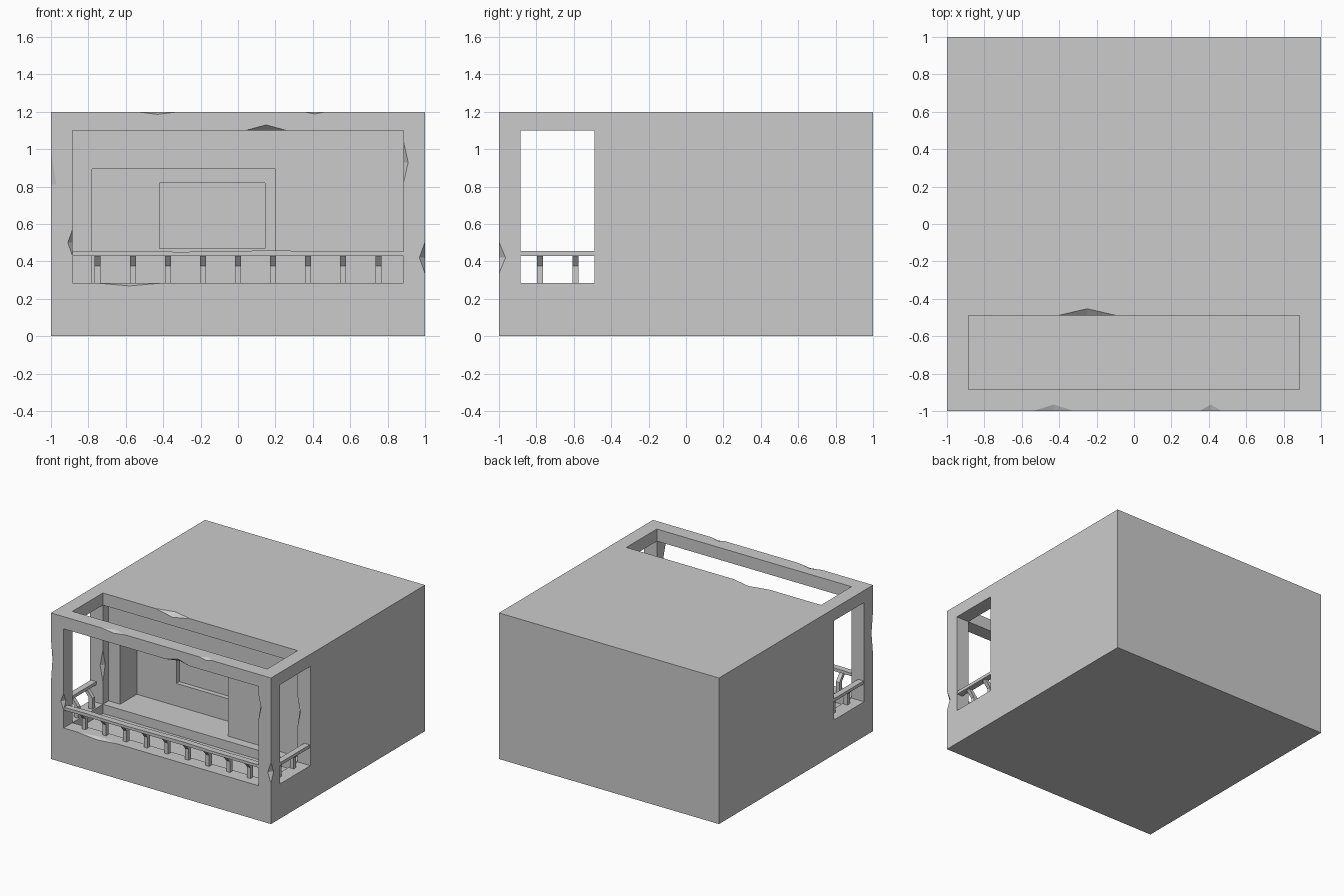
import bpy, bmesh
from mathutils import Vector

if "Cube" in bpy.data.objects:
    bpy.data.objects.remove(bpy.data.objects["Cube"])


def finish(name, bm):
    bmesh.ops.recalc_face_normals(bm, faces=bm.faces)
    me = bpy.data.meshes.new(name)
    bm.to_mesh(me)
    bm.free()
    ob = bpy.data.objects.new(name, me)
    bpy.context.collection.objects.link(ob)
    return ob


def box(name, lo, hi):
    bm = bmesh.new()
    bmesh.ops.create_cube(bm, size=1)
    lo, hi = Vector(lo), Vector(hi)
    for v in bm.verts:
        v.co = (lo + hi) / 2 + v.co * (hi - lo)
    return finish(name, bm)


def chip(centre, size):
    """Stretched octahedron that nicks an edge."""
    bm = bmesh.new()
    c, s = Vector(centre), Vector(size)
    tips = []
    for a in range(3):
        for sign in (-1, 1):
            p = Vector((0, 0, 0))
            p[a] = sign * s[a]
            tips.append(bm.verts.new(c + p))
    for i in (0, 1):
        for j in (2, 3):
            for k in (4, 5):
                bm.faces.new((tips[i], tips[j], tips[k]))
    return finish("chip_cutter", bm)


def cut(target, cutter):
    m = target.modifiers.new("cut", 'BOOLEAN')
    m.operation, m.solver, m.object = 'DIFFERENCE', 'EXACT', cutter
    bpy.context.view_layer.objects.active = target
    bpy.ops.object.modifier_apply(modifier=m.name)
    bpy.data.objects.remove(cutter)


def sweep(name, sections):
    """Bar through a series of four-point sections, capped at both ends."""
    bm = bmesh.new()
    rings = [[bm.verts.new(p) for p in s] for s in sections]
    for a, b in zip(rings, rings[1:]):
        for i in range(4):
            bm.faces.new((a[i], a[(i + 1) % 4], b[(i + 1) % 4], b[i]))
    bm.faces.new(rings[0])
    bm.faces.new(rings[-1])
    return finish(name, bm)


# Building block with the balcony openings, window niche and window recess
block = box("building_block", (-1, -1, 0), (1, 1, 1.2))
IN, BACK, SILL, LINTEL = 0.885, -0.49, 0.285, 1.1
for lo, hi in [
    ((-IN, -1.1, SILL), (IN, -0.415, LINTEL)),
    ((-1.1, -IN, SILL), (1.1, BACK, LINTEL)),
    ((-IN, -IN, 0.21), (IN, BACK, 1.3)),
    ((-0.78, -0.5, SILL), (0.2, -0.2, 0.895)),
    ((-0.42, -0.3, 0.47), (0.145, -0.16, 0.82)),
]:
    cut(block, box("opening_cutter", lo, hi))

# Worn nicks along the edges
for c, s in [
    ((-0.43, -1, 1.2), (0.11, 0.035, 0.014)),
    ((0.41, -1, 1.2), (0.06, 0.035, 0.012)),
    ((0.15, -1, LINTEL), (0.11, 0.035, 0.03)),
    ((-1, -1, 0.81), (0.03, 0.02, 0.18)),
    ((1, -1, 0.42), (0.03, 0.035, 0.085)),
    ((-IN, -1, 0.5), (0.025, 0.03, 0.07)),
    ((IN, -1, 0.93), (0.025, 0.03, 0.11)),
    ((-0.58, -1, SILL), (0.18, 0.03, 0.016)),
    ((-0.25, BACK, 1.2), (0.16, 0.037, 0.03)),
    ((-IN, BACK, 0.6), (0.025, 0.03, 0.13)),
    ((IN, BACK, 0.7), (0.025, 0.03, 0.12)),
]:
    cut(block, chip(c, s))

# Bent railing posts: upright below, leaning outwards to the rail
BENDS = [(0.915, SILL - 0.002), (0.915, 0.375), (0.965, 0.435)]


def post(name, place):
    w, t = 0.016, 0.017
    sections = [[place(u, d + e, z) for u, e in ((-w, -t), (w, -t), (w, t), (-w, t))]
                for d, z in BENDS]
    sweep(name, sections)


for i in range(9):
    u0 = -0.75 + i * 0.1875
    post(f"front_post_{i + 1}", lambda u, d, z: (u0 + u, -d, z))
for side, s in (("left", -1), ("right", 1)):
    for i, y in enumerate((-0.78, -0.592)):
        post(f"{side}_post_{i + 1}", lambda u, d, z: (s * d, y + u, z))
    # Side handrail
    x0, x1 = sorted((s * 0.945, s * 0.995))
    box(f"{side}_rail", (x0, -IN, 0.43), (x1, BACK, 0.455))

# Front handrail, slightly uneven along its top
stations = [(-IN, 0), (-0.7, 0.003), (-0.3, -0.002), (0.2, 0.006), (0.45, 0), (IN, 0)]
sweep("front_rail", [[(x, -0.995, 0.43), (x, -0.945, 0.43),
                      (x, -0.945, 0.453 + b), (x, -0.995, 0.453 + b)] for x, b in stations])
